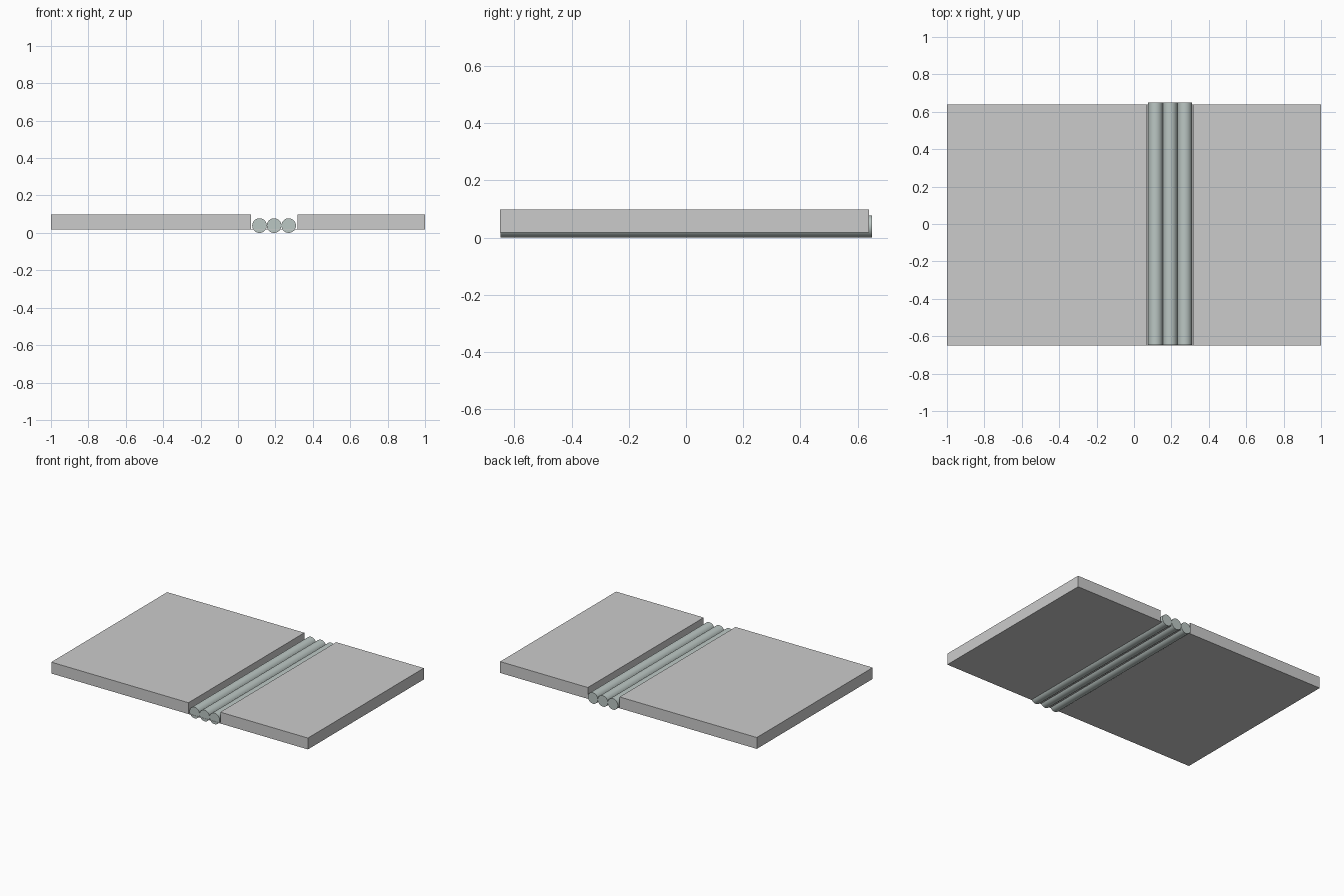
import bpy, bmesh
from math import pi

if "Cube" in bpy.data.objects:
    bpy.data.objects.remove(bpy.data.objects["Cube"])

Y0, Y1 = -0.65, 0.64
BOTTOM, FLOOR, TOP = 0.018, 0.020, 0.098
GAP_L, GAP_R = 0.069, 0.317

# slab with a channel and a thin floor: profile extruded along y
profile = [(-1, BOTTOM), (1, BOTTOM), (1, TOP), (GAP_R, TOP),
           (GAP_R, FLOOR), (GAP_L, FLOOR), (GAP_L, TOP), (-1, TOP)]
bm = bmesh.new()
face = bm.faces.new([bm.verts.new((x, Y0, z)) for x, z in profile])
ext = bmesh.ops.extrude_face_region(bm, geom=[face])
verts = [g for g in ext["geom"] if isinstance(g, bmesh.types.BMVert)]
bmesh.ops.translate(bm, verts=verts, vec=(0, Y1 - Y0, 0))
bmesh.ops.recalc_face_normals(bm, faces=bm.faces)
mesh = bpy.data.meshes.new("channelled_slab")
bm.to_mesh(mesh)
bm.free()
bpy.context.collection.objects.link(bpy.data.objects.new("channelled_slab", mesh))

# coloured material for the rods
mat = bpy.data.materials.new("rod_grey_green")
mat.diffuse_color = (0.50, 0.57, 0.55, 1)
mat.use_nodes = True
mat.node_tree.nodes["Principled BSDF"].inputs["Base Color"].default_value = mat.diffuse_color

# three rods lying in the channel
for i in range(3):
    bpy.ops.mesh.primitive_cylinder_add(
        vertices=32, radius=0.039, depth=1.298,
        location=(0.193 + (i - 1) * 0.078, 0.001, 0.039), rotation=(pi / 2, 0, 0))
    rod = bpy.context.object
    rod.name = f"rod_{i + 1}"
    rod.data.materials.append(mat)
    bpy.ops.object.shade_smooth_by_angle()
